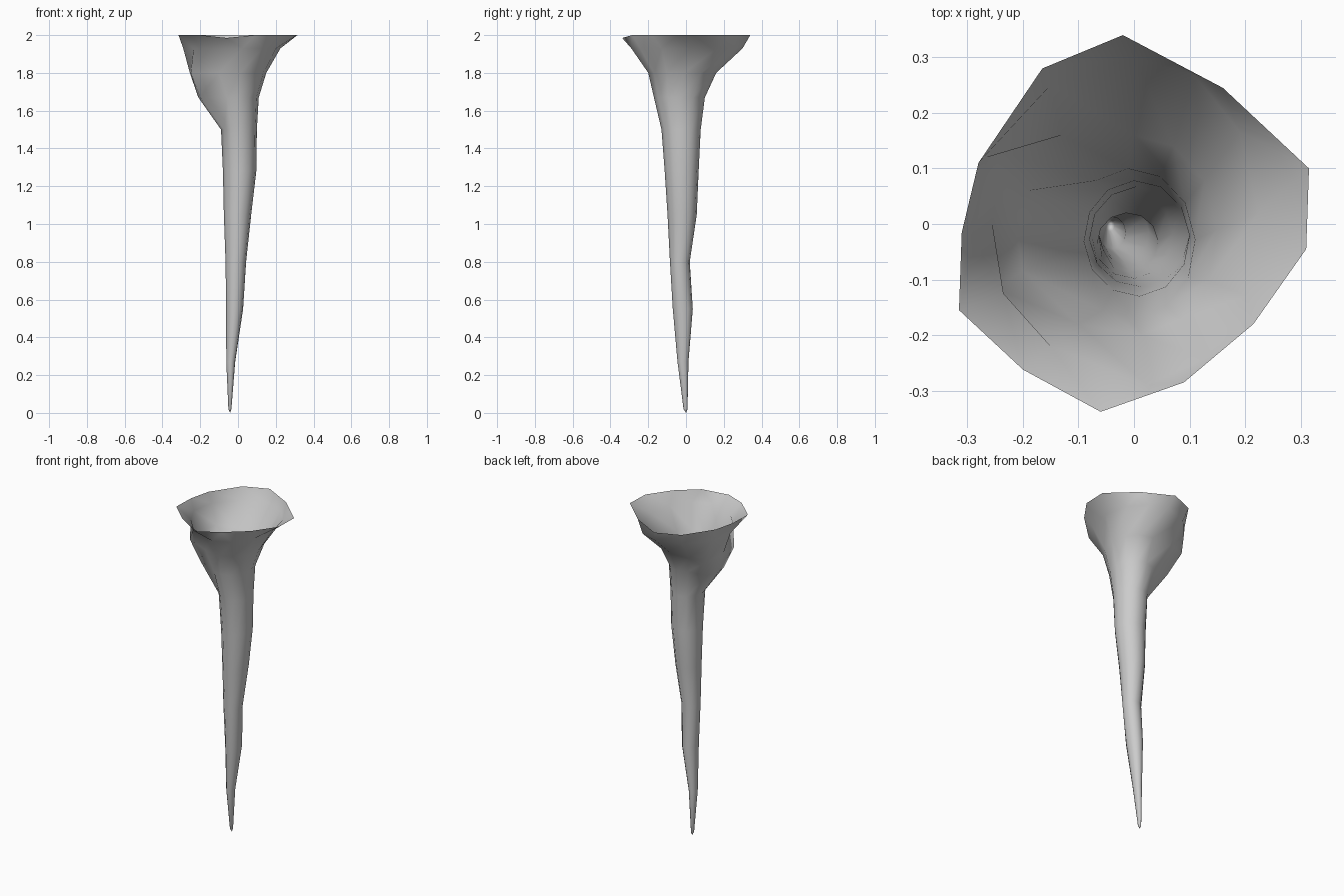
import bpy, bmesh, math

if "Cube" in bpy.data.objects:
    bpy.data.objects.remove(bpy.data.objects["Cube"])

# uneven twelve-sided open rim, seen from above (clockwise from the back)
RIM = [(-.02, .34), (.16, .245), (.315, .10), (.31, -.045), (.215, -.18), (.09, -.285),
       (-.06, -.338), (-.20, -.262), (-.315, -.155), (-.31, -.015), (-.28, .11), (-.165, .28)]

# cross-sections: z, x min, x max, y min, y max
SECTIONS = [
    (1.93, -.20, .225, -.29, .30),
    (1.80, -.14, .15, -.20, .16),
    (1.67, -.12, .11, -.17, .10),
    (1.50, -.09, .10, -.13, .078),
    (1.28, -.08, .097, -.113, .067),
    (1.05, -.075, .07, -.098, .057),
    (.80, -.066, .043, -.085, .02),
    (.55, -.063, .027, -.070, .036),
    (.27, -.062, -.015, -.045, .013),
    (.02, -.051, -.035, -.013, .008),
]

# sideways bulge on the left, just under the rim
BULGE = {
    1.93: {7: (-.15, -.22), 8: (-.235, -.125), 9: (-.29, -.02), 10: (-.265, .12), 11: (-.15, .25)},
    1.80: {7: (-.10, -.18), 8: (-.25, -.115), 9: (-.255, 0), 10: (-.24, .13), 11: (-.13, .16)},
    1.67: {8: (-.20, -.085), 9: (-.21, -.02), 10: (-.19, .06)},
}


def section_points(z, x0, x1, y0, y1):
    points = []
    for i in range(12):
        a = math.radians(93 - 30 * i)
        x = (x0 + x1) / 2 + (x1 - x0) / 2 * math.cos(a)
        y = (y0 + y1) / 2 + (y1 - y0) / 2 * math.sin(a)
        x, y = BULGE.get(z, {}).get(i, (x, y))
        points.append((x, y, z))
    return points


bm = bmesh.new()
rings = [[bm.verts.new((x, y, 1.985 if i == 6 else 2)) for i, (x, y) in enumerate(RIM)]]
rings += [[bm.verts.new(p) for p in section_points(*s)] for s in SECTIONS]

# skin the rings together and close the tip
for upper, lower in zip(rings, rings[1:]):
    for i in range(12):
        j = (i + 1) % 12
        bm.faces.new((upper[i], upper[j], lower[j], lower[i]))
tip = bm.verts.new((-.042, 0, 0))
for i in range(12):
    bm.faces.new((rings[-1][i], rings[-1][(i + 1) % 12], tip))

for f in bm.faces:
    f.smooth = True
mesh = bpy.data.meshes.new("stalactite")
bm.to_mesh(mesh)
bm.free()
stalactite = bpy.data.objects.new("stalactite", mesh)
bpy.context.collection.objects.link(stalactite)
